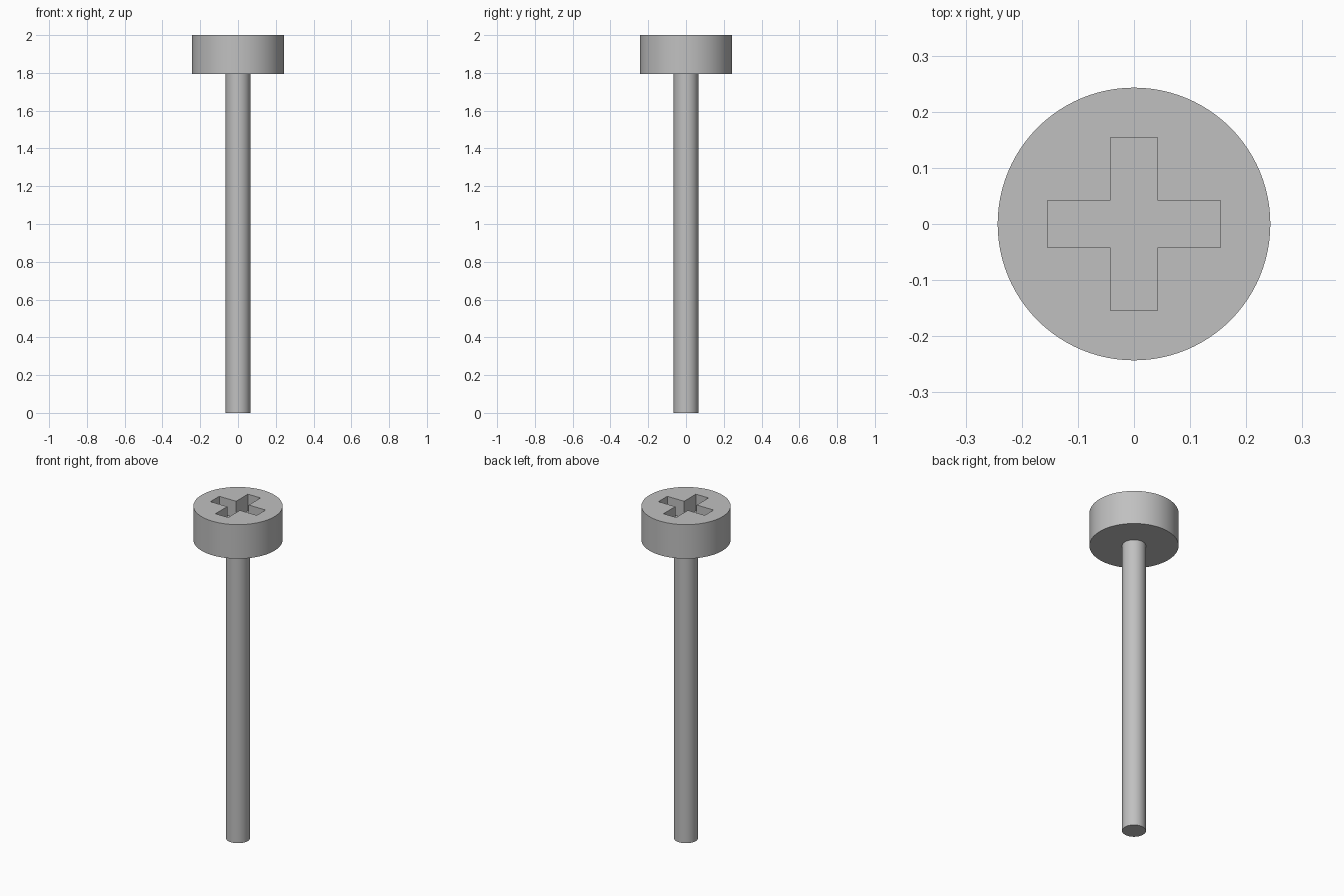
import bpy
import bmesh
import math

cube = bpy.data.objects.get("Cube")
if cube:
    bpy.data.objects.remove(cube, do_unlink=True)

HEAD_R, SHAFT_R = 0.243, 0.065
HEAD_Z, TOP = 1.795, 2.0
ARM, HALF = 0.154, 0.042
SLOT_DEPTH = 0.1

steel = bpy.data.materials.new("grey steel")
steel.use_nodes = True
grey = (0.53, 0.53, 0.53, 1)
steel.diffuse_color = grey
steel.node_tree.nodes["Principled BSDF"].inputs["Base Color"].default_value = grey


def prism(name, outline, z0, z1):
    """Extrude a flat outline between two heights."""
    bm = bmesh.new()
    face = bm.faces.new([bm.verts.new((x, y, z0)) for x, y in outline])
    new = bmesh.ops.extrude_face_region(bm, geom=[face], use_keep_orig=True)["geom"]
    bmesh.ops.translate(bm, vec=(0, 0, z1 - z0),
                        verts=[v for v in new if isinstance(v, bmesh.types.BMVert)])
    bmesh.ops.recalc_face_normals(bm, faces=bm.faces)
    mesh = bpy.data.meshes.new(name)
    bm.to_mesh(mesh)
    bm.free()
    mesh.materials.append(steel)
    obj = bpy.data.objects.new(name, mesh)
    bpy.context.collection.objects.link(obj)
    return obj


def circle(radius, sides):
    return [(radius * math.cos(math.tau * i / sides),
             radius * math.sin(math.tau * i / sides)) for i in range(sides)]


def select(obj):
    bpy.ops.object.select_all(action='DESELECT')
    obj.select_set(True)
    bpy.context.view_layer.objects.active = obj


# Round shaft, its top end seated inside the head
shaft = prism("shaft", circle(SHAFT_R, 64), 0, HEAD_Z + 0.02)
head = prism("head", circle(HEAD_R, 96), HEAD_Z, TOP)

# Cross outline: one arm turned through four quarters
cross = []
for x, y in ((1, 0), (0, 1), (-1, 0), (0, -1)):
    for along, side in ((HALF, -HALF), (ARM, -HALF), (ARM, HALF)):
        cross.append((along * x - side * y, along * y + side * x))
cutter = prism("slot_cutter", cross, TOP - SLOT_DEPTH, TOP + 0.1)
cutter.hide_render = True

# Cut the driver slot into the head
slot = head.modifiers.new("driver slot", 'BOOLEAN')
slot.operation = 'DIFFERENCE'
slot.solver = 'EXACT'
slot.object = cutter
select(head)
bpy.ops.object.modifier_apply(modifier=slot.name)
bpy.data.objects.remove(cutter, do_unlink=True)

# Smooth round sides with crisp rims
for part in (shaft, head):
    select(part)
    bpy.ops.object.shade_smooth_by_angle(angle=math.radians(30))
